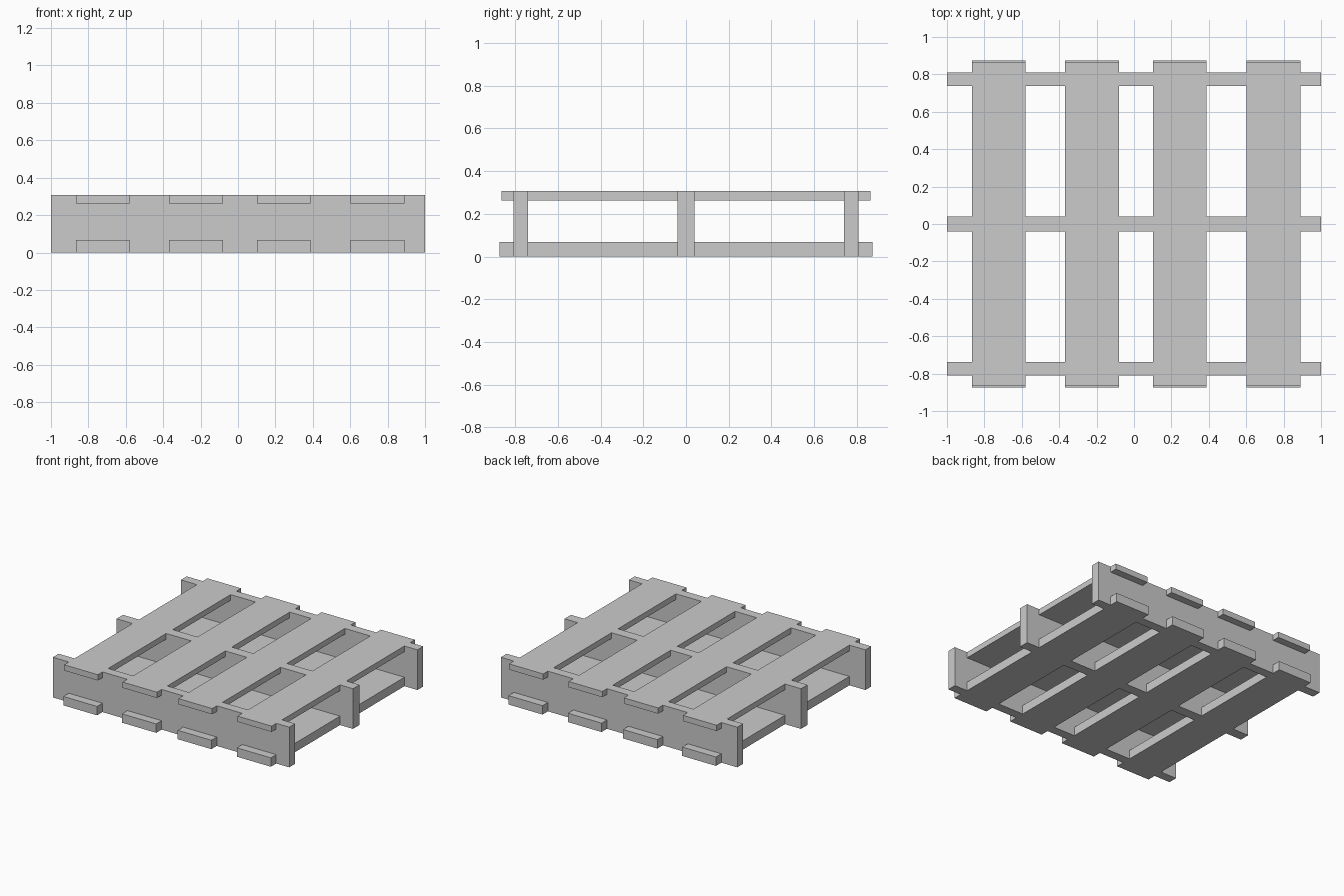
import bpy, bmesh

if "Cube" in bpy.data.objects:
    bpy.data.objects.remove(bpy.data.objects["Cube"])

HEIGHT = 0.307
TOP_UNDERSIDE = 0.263
BASE_TOP = 0.068
BOARD_SPANS = [(-0.865, -0.58), (-0.37, -0.08), (0.102, 0.387), (0.602, 0.89)]


def extrude_profile(name, profile, y0, y1):
    """Extrude an XZ outline from y0 to y1."""
    bm = bmesh.new()
    face = bm.faces.new([bm.verts.new((x, y0, z)) for x, z in profile])
    result = bmesh.ops.extrude_face_region(bm, geom=[face])
    verts = [v for v in result["geom"] if isinstance(v, bmesh.types.BMVert)]
    bmesh.ops.translate(bm, verts=verts, vec=(0, y1 - y0, 0))
    bmesh.ops.recalc_face_normals(bm, faces=bm.faces)
    mesh = bpy.data.meshes.new(name)
    bm.to_mesh(mesh)
    bm.free()
    obj = bpy.data.objects.new(name, mesh)
    bpy.context.collection.objects.link(obj)
    return obj


# Stringer outline, notched so the boards sit flush with top and bottom
outline = [(-1, 0)]
for a, b in BOARD_SPANS:
    outline += [(a, 0), (a, BASE_TOP), (b, BASE_TOP), (b, 0)]
outline += [(1, 0), (1, HEIGHT)]
for a, b in reversed(BOARD_SPANS):
    outline += [(b, HEIGHT), (b, TOP_UNDERSIDE), (a, TOP_UNDERSIDE), (a, HEIGHT)]
outline.append((-1, HEIGHT))

# Three stringers running along x
for name, y, half in (("front_stringer", -0.774, 0.035),
                      ("middle_stringer", 0.0, 0.039),
                      ("back_stringer", 0.774, 0.035)):
    extrude_profile(name, outline, y - half, y + half)

# Thin deck boards above, thicker and slightly longer base boards below
for i, (a, b) in enumerate(BOARD_SPANS, 1):
    for name, z0, z1, reach in (("deck_board", TOP_UNDERSIDE, HEIGHT, 0.865),
                                ("base_board", 0.0, BASE_TOP, 0.874)):
        extrude_profile(f"{name}_{i}", [(a, z0), (b, z0), (b, z1), (a, z1)],
                        -reach, reach)
